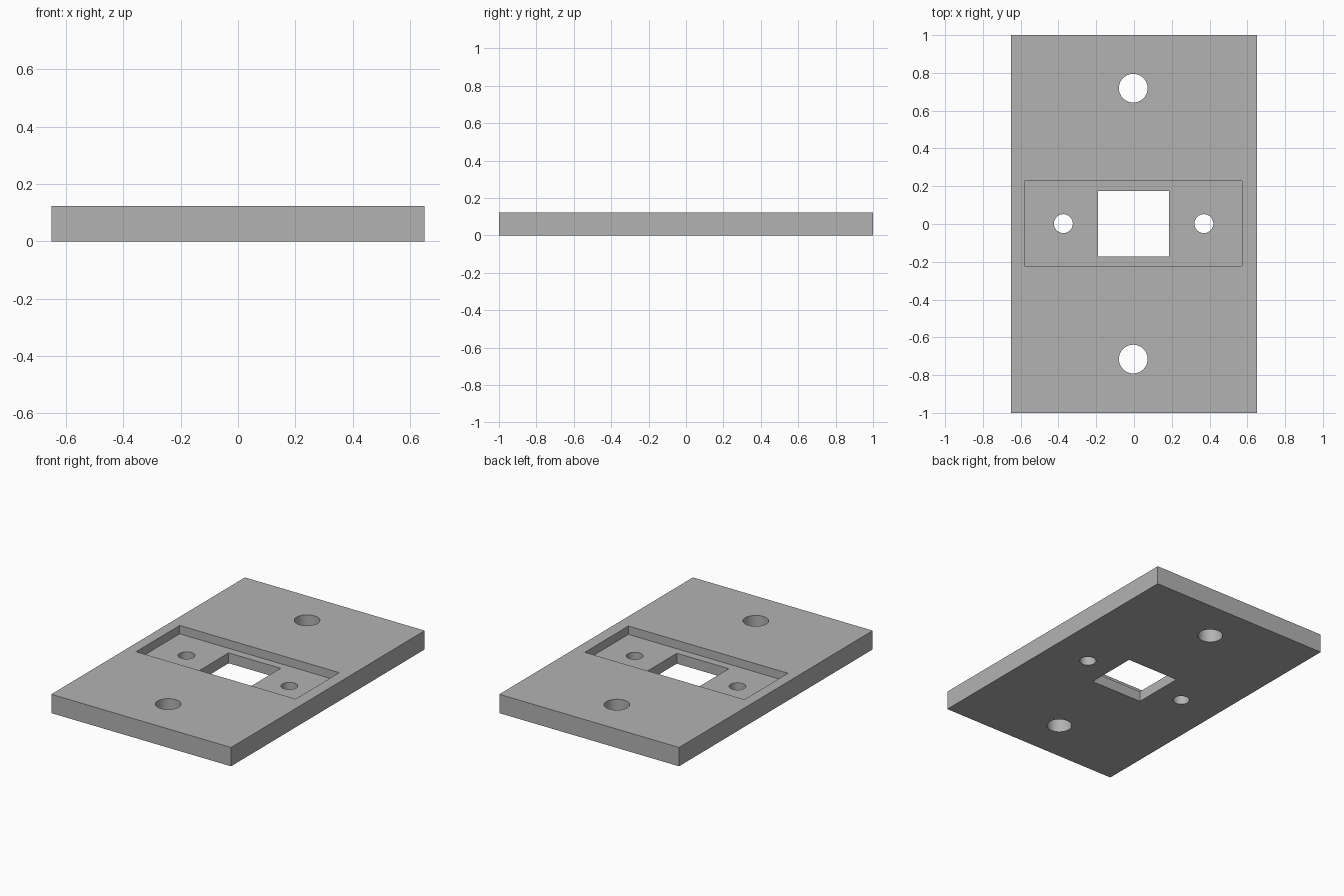
import bpy

cube = bpy.data.objects.get("Cube")
if cube:
    bpy.data.objects.remove(cube, do_unlink=True)

THICK = 0.123
FLOOR = 0.068  # height of the recess floor

grey = bpy.data.materials.new("plain grey")
grey.use_nodes = True
colour = (0.45, 0.45, 0.45, 1)
grey.diffuse_color = colour
grey.node_tree.nodes["Principled BSDF"].inputs["Base Color"].default_value = colour


def box(name, x, y, z):
    """Box spanning the given (low, high) ranges."""
    spans = (x, y, z)
    bpy.ops.mesh.primitive_cube_add(size=1, location=[(a + b) / 2 for a, b in spans])
    ob = bpy.context.object
    ob.name = name
    ob.scale = [b - a for a, b in spans]
    bpy.ops.object.transform_apply(location=True, rotation=False, scale=True)
    ob.data.materials.append(grey)
    return ob


def drill(name, x, y, radius):
    bpy.ops.mesh.primitive_cylinder_add(vertices=48, radius=radius, depth=1, location=(x, y, 0))
    ob = bpy.context.object
    ob.name = name
    ob.data.materials.append(grey)
    return ob


# Mounting plate
plate = box("mounting_plate", (-0.65, 0.65), (-1, 1), (0, THICK))

# Shallow recess, through window, and two pairs of screw holes
cutters = [
    box("recess_cutter", (-0.581, 0.573), (-0.223, 0.227), (FLOOR, 0.5)),
    box("window_cutter", (-0.19, 0.186), (-0.171, 0.175), (-0.5, 0.5)),
]
for side, label in ((-1, "a"), (1, "b")):
    cutters.append(drill("large_hole_cutter_" + label, -0.004, 0.002 + side * 0.717, 0.076))
    cutters.append(drill("small_hole_cutter_" + label, -0.002 + side * 0.372, 0.002, 0.05))

bpy.context.view_layer.objects.active = plate
for cutter in cutters:
    mod = plate.modifiers.new(cutter.name, "BOOLEAN")
    mod.operation = "DIFFERENCE"
    mod.solver = "EXACT"
    mod.object = cutter
    bpy.ops.object.modifier_apply(modifier=mod.name)
for cutter in cutters:
    bpy.data.objects.remove(cutter, do_unlink=True)

# Smooth the hole walls, keep the plate edges sharp
bpy.ops.object.select_all(action="DESELECT")
plate.select_set(True)
bpy.context.view_layer.objects.active = plate
bpy.ops.object.shade_smooth_by_angle()
